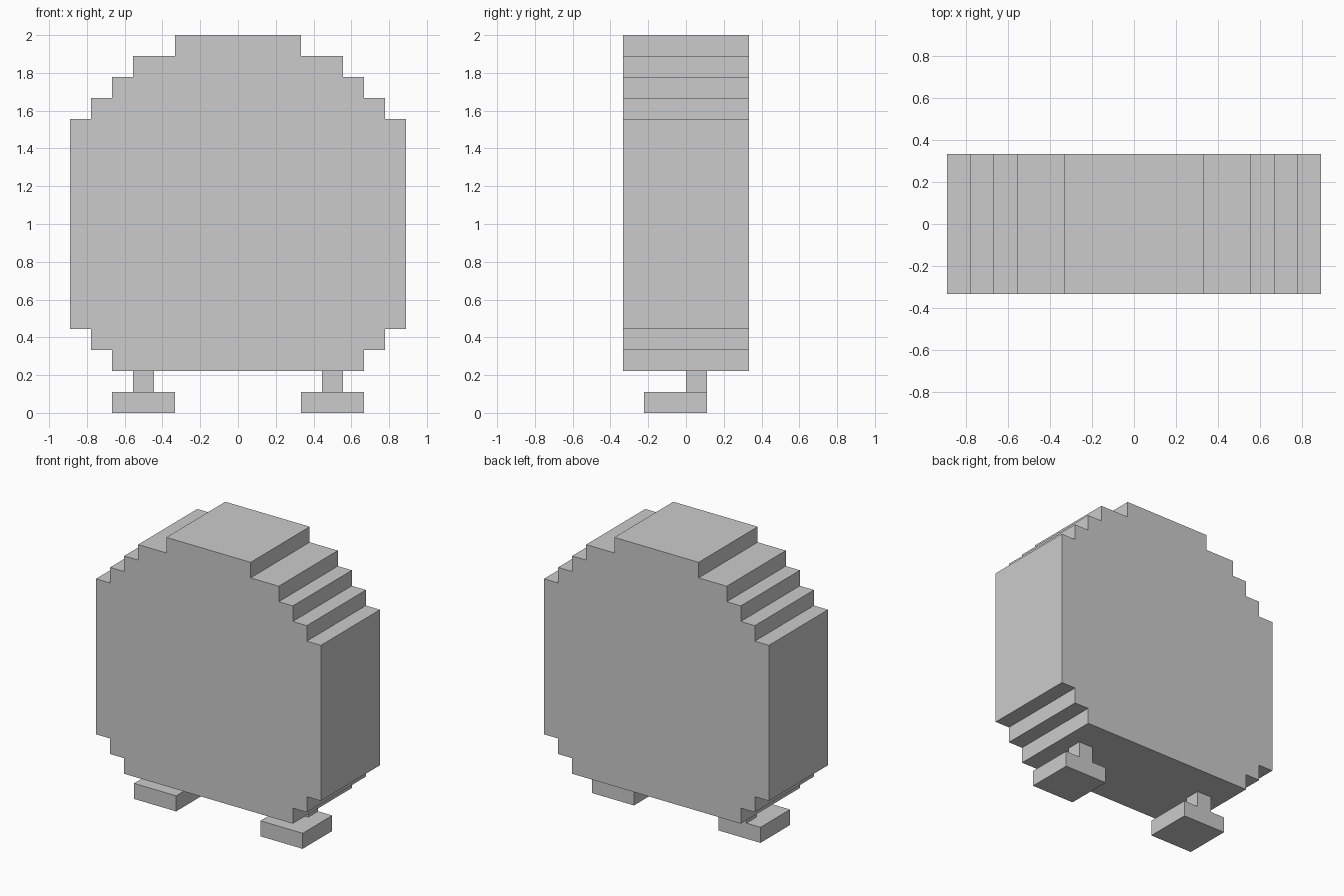
import bpy, bmesh

if "Cube" in bpy.data.objects:
    bpy.data.objects.remove(bpy.data.objects["Cube"])

U = 2 / 18  # one block of the grid


def finish(name, bm):
    bmesh.ops.recalc_face_normals(bm, faces=bm.faces)
    mesh = bpy.data.meshes.new(name)
    bm.to_mesh(mesh)
    bm.free()
    obj = bpy.data.objects.new(name, mesh)
    bpy.context.collection.objects.link(obj)
    return obj


def box(name, x, y, z):
    """Box from (min, max) ranges in grid blocks."""
    bm = bmesh.new()
    bmesh.ops.create_cube(bm, size=1)
    for v in bm.verts:
        v.co = [U * (r[0] if c < 0 else r[1]) for c, r in zip(v.co, (x, y, z))]
    return finish(name, bm)


# Body: stepped round outline, given as (half width, bottom, top) rows
rows = [(6, 2, 3), (7, 3, 4), (8, 4, 14), (7, 14, 15), (6, 15, 16), (5, 16, 17), (3, 17, 18)]
right = [(w, z) for w, low, high in rows for z in (low, high)]
outline = right + [(-w, z) for w, z in reversed(right)]

bm = bmesh.new()
front = bm.faces.new([bm.verts.new((x * U, -3 * U, z * U)) for x, z in outline])
back = bmesh.ops.extrude_face_region(bm, geom=[front], use_keep_orig=True)
bmesh.ops.translate(bm, vec=(0, 6 * U, 0),
                    verts=[g for g in back["geom"] if isinstance(g, bmesh.types.BMVert)])
finish("body", bm)

# Legs at the rear of flat feet that point forward
for side, s in (("left", -1), ("right", 1)):
    box(f"{side}_leg", sorted((4 * s, 5 * s)), (0, 1), (1, 2))
    box(f"{side}_foot", sorted((3 * s, 6 * s)), (-2, 1), (0, 1))
